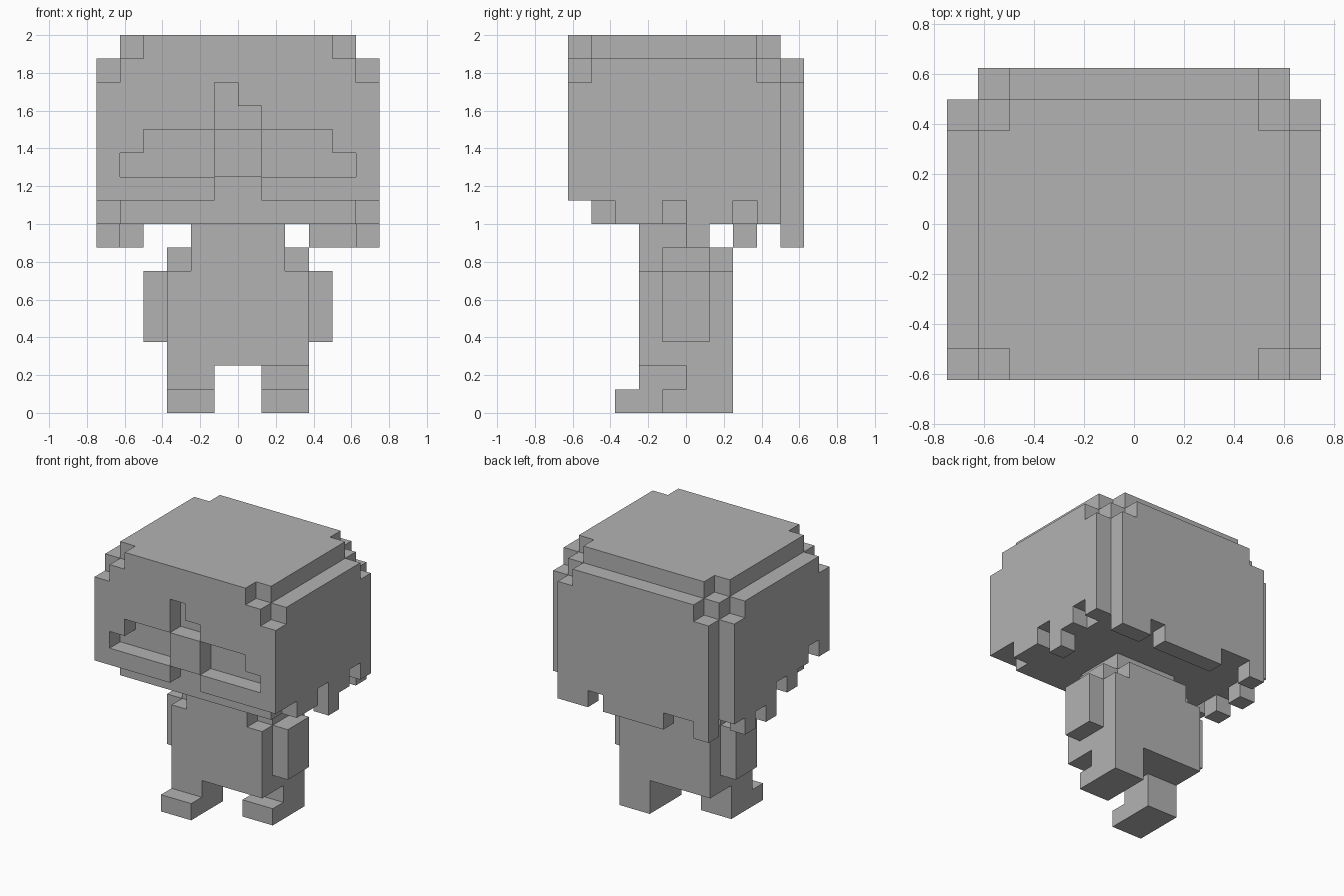
import bpy
import bmesh
from mathutils import Vector

U = 0.125  # edge length of one block

cube = bpy.data.objects.get("Cube")
if cube:
    bpy.data.objects.remove(cube, do_unlink=True)

grey = bpy.data.materials.new("plain grey")
grey.use_nodes = True
COLOUR = (0.45, 0.45, 0.45, 1)
grey.diffuse_color = COLOUR
grey.node_tree.nodes["Principled BSDF"].inputs["Base Color"].default_value = COLOUR


def block(x0, x1, y0, y1, z0, z1):
    """All grid cells inside a box."""
    return {(x, y, z) for x in range(x0, x1) for y in range(y0, y1) for z in range(z0, z1)}


def mirrored(cells):
    return cells | {(-1 - x, y, z) for x, y, z in cells}


def build(name, cells):
    """Skin a set of cells with outside faces only and merge flat areas."""
    bm = bmesh.new()
    verts = {}

    def vert(p):
        key = tuple(round(c * 2) for c in p)
        if key not in verts:
            verts[key] = bm.verts.new(p * U)
        return verts[key]

    for cell in sorted(cells):
        centre = Vector(cell) + Vector((0.5, 0.5, 0.5))
        for axis in range(3):
            for sign in (-1, 1):
                n = Vector((0, 0, 0))
                n[axis] = sign
                if tuple(int(c + d) for c, d in zip(cell, n)) in cells:
                    continue
                a = Vector((0, 0, 0))
                a[(axis + 1) % 3] = 0.5
                b = n.cross(a)
                mid = centre + n * 0.5
                bm.faces.new([vert(mid + s * a + t * b)
                              for s, t in ((-1, -1), (1, -1), (1, 1), (-1, 1))])
    bmesh.ops.dissolve_limit(bm, angle_limit=0.01, verts=bm.verts[:], edges=bm.edges[:])
    mesh = bpy.data.meshes.new(name)
    bm.to_mesh(mesh)
    bm.free()
    mesh.materials.append(grey)
    bpy.context.collection.objects.link(bpy.data.objects.new(name, mesh))


# Head core with a front layer and a stepped crown
head = block(-5, 5, -4, 4, 8, 16) | block(-6, 6, -5, -4, 9, 15) | block(-5, 5, -5, -4, 15, 16)

# Side hair: lower edge height for each column, from front to back
left_fringe = (9, 9, 8, 8, 9, 7, 8, 9, 8)
right_fringe = (9, 10, 9, 8, 9, 7, 8, 7, 8)
for x, fringe in ((5, left_fringe), (-6, right_fringe)):
    for i, low in enumerate(fringe):
        head |= block(x, x + 1, i - 5, i - 4, low, 15)

# Back hair: ragged lower edge
for x0, x1, low in ((-5, -4, 7), (-4, -2, 8), (-2, 2, 7), (2, 3, 8), (3, 5, 7)):
    head |= block(x0, x1, 4, 5, low, 15)

# Chipped crown corners
head -= mirrored({(5, -5, 14), (5, 3, 14), (4, 4, 14), (4, -5, 15), (4, 3, 15)})

# Face recess: eyes, parting above and gap below the middle block
eyes = mirrored(block(1, 5, -5, -4, 10, 11) | block(1, 4, -5, -4, 11, 12))
parting = block(-1, 0, -5, -4, 12, 14) | block(0, 1, -5, -4, 12, 13)
head -= eyes | parting | block(-1, 1, -5, -4, 9, 10)
build("head", head)

# Torso with neck and shoulders
build("torso", block(-3, 3, -2, 2, 2, 6) | block(-2, 2, -2, 2, 6, 7)
      | block(-3, 3, -1, 1, 6, 7) | block(-2, 2, -2, 1, 7, 8))

# Arms
build("left_arm", block(3, 4, -1, 1, 3, 6))
build("right_arm", block(-4, -3, -1, 1, 3, 6))

# Legs in a walking pose, each with a foot
for name, x, y in (("left_leg", 1, 0), ("right_leg", -3, -2)):
    build(name, block(x, x + 2, y, y + 2, 0, 2) | block(x, x + 2, y - 1, y, 0, 1))
